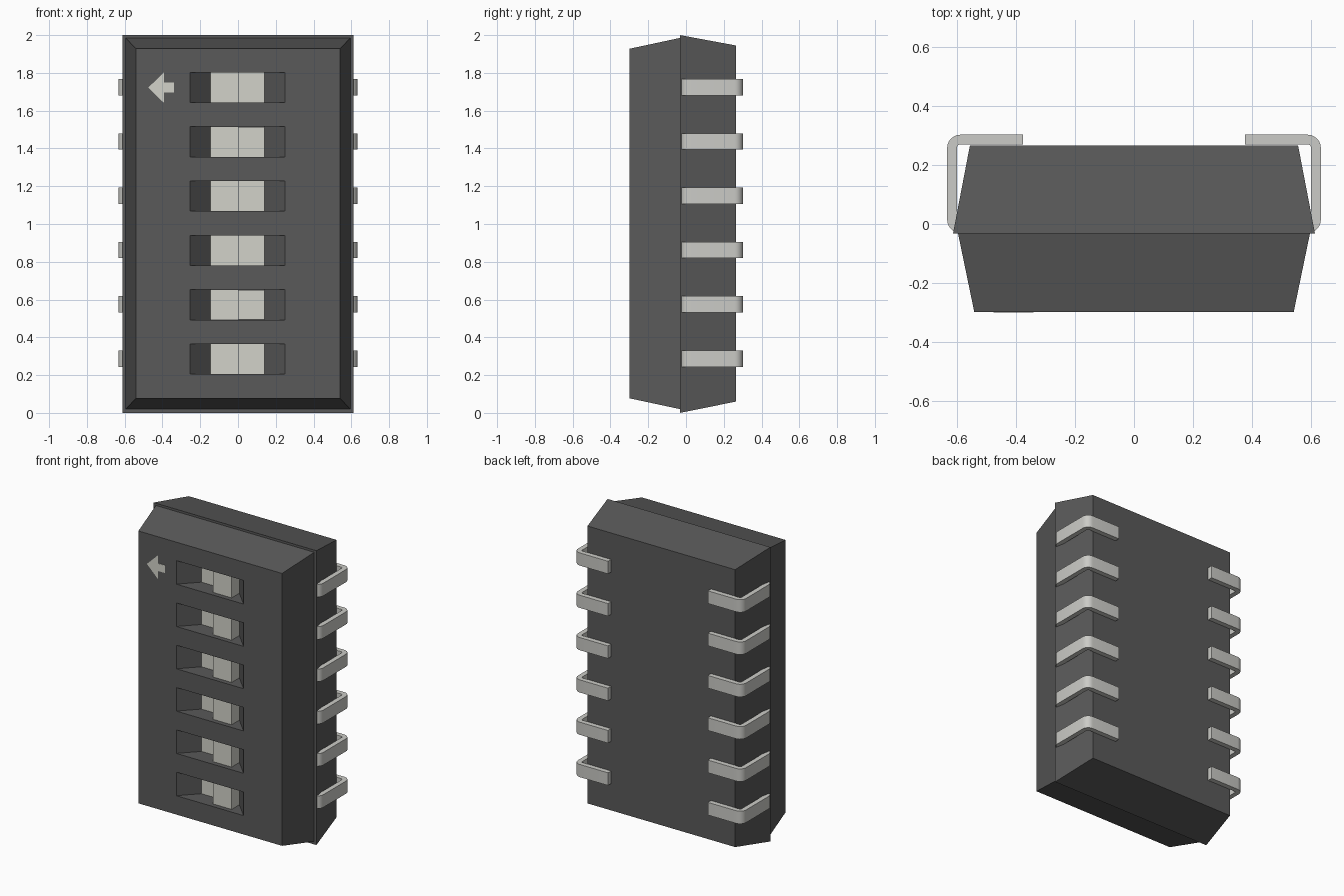
import bpy, bmesh, math

if "Cube" in bpy.data.objects:
    bpy.data.objects.remove(bpy.data.objects["Cube"])

ROWS = [0.285 + 0.2875 * i for i in range(6)]   # switch / pin heights


def material(name, v):
    m = bpy.data.materials.new(name)
    m.diffuse_color = (*v, 1)
    m.use_nodes = True
    m.node_tree.nodes["Principled BSDF"].inputs["Base Color"].default_value = m.diffuse_color
    return m


DARK = material("dark_plastic", (0.1, 0.1, 0.1))
LIGHT = material("light_plastic", (0.65, 0.65, 0.59))
METAL = material("metal", (0.6, 0.6, 0.57))


def loft(name, a, b, mat):
    """Solid between two matching loops of 3D points."""
    bm = bmesh.new()
    va, vb = [bm.verts.new(p) for p in a], [bm.verts.new(p) for p in b]
    n = len(va)
    bm.faces.new(va)
    bm.faces.new(vb)
    for i in range(n):
        j = (i + 1) % n
        bm.faces.new((va[i], va[j], vb[j], vb[i]))
    bmesh.ops.recalc_face_normals(bm, faces=bm.faces)
    me = bpy.data.meshes.new(name)
    bm.to_mesh(me)
    bm.free()
    ob = bpy.data.objects.new(name, me)
    bpy.context.collection.objects.link(ob)
    me.materials.append(mat)
    return ob


def prism(name, pts, zc, h, mat):
    """Extrude an xy profile along z, centred on zc."""
    return loft(name, [(x, y, zc - h / 2) for x, y in pts],
                [(x, y, zc + h / 2) for x, y in pts], mat)


def rect(x, y, z0, z1):
    return [(-x, y, z0), (x, y, z0), (x, y, z1), (-x, y, z1)]


def activate(ob):
    bpy.ops.object.select_all(action='DESELECT')
    ob.select_set(True)
    bpy.context.view_layer.objects.active = ob


# Housing halves, tapering away from the parting line
base = loft("base_housing", rect(0.612, -0.032, 0, 2), rect(0.555, 0.265, 0.06, 1.945), DARK)
cover = loft("cover_housing", rect(0.54, -0.298, 0.077, 1.928),
             rect(0.595, -0.032, 0.02, 1.985), DARK)

# Slots with ramped ends, cut into the cover
FLOOR = -0.185
k = (0.115 + 0.05) / 0.115
slot = [(-0.145 - 0.112 * k, FLOOR - 0.115 * k), (-0.145, FLOOR),
        (0.14, FLOOR), (0.14 + 0.112 * k, FLOOR - 0.115 * k)]
for z in ROWS:
    cutter = prism("slot_cutter", slot, z, 0.16, DARK)
    cutter.hide_render = True
    mod = cover.modifiers.new("slot", 'BOOLEAN')
    mod.operation, mod.solver, mod.object = 'DIFFERENCE', 'EXACT', cutter
    activate(cover)
    bpy.ops.object.modifier_apply(modifier=mod.name)
    bpy.data.objects.remove(cutter)

# Sliders: low tongue on the left, raised knob on the right
slider = [(-0.145, -0.15), (-0.145, FLOOR - 0.002), (0, FLOOR - 0.002),
          (0, -0.268), (0.14, -0.268), (0.14, -0.15)]
for i, z in enumerate(ROWS):
    prism(f"slider_{i + 1}", slider, z, 0.158, LIGHT)

# Direction arrow on the cover
arrow = [(-0.475, 0), (-0.393, 0.08), (-0.393, 0.026), (-0.34, 0.026),
         (-0.34, -0.026), (-0.393, -0.026), (-0.393, -0.08)]
loft("direction_arrow", [(x, -0.3, 1.722 + z) for x, z in arrow],
     [(x, -0.29, 1.722 + z) for x, z in arrow], LIGHT)


# Pins: bent strip leaving the parting line and folding under the base
def arc(cx, cy, r, a0, a1, n=6):
    return [(cx + r * math.cos(math.radians(a0 + (a1 - a0) * i / n)),
             cy + r * math.sin(math.radians(a0 + (a1 - a0) * i / n))) for i in range(n + 1)]


R, r = 0.045, 0.012
X, Y0, Y1 = 0.632 - R, -0.03 + R, 0.302 - R
pin = ([(0.5, Y0 - R)] + arc(X, Y0, R, -90, 0) + arc(X, Y1, R, 0, 90)
       + [(0.375, Y1 + R), (0.375, Y1 + r)] + arc(X, Y1, r, 90, 0)
       + arc(X, Y0, r, 0, -90) + [(0.5, Y0 - r)])
for side, s in (("right", 1), ("left", -1)):
    for i, z in enumerate(ROWS):
        ob = prism(f"{side}_pin_{i + 1}", [(s * x, y) for x, y in pin], z + 0.002, 0.086, METAL)
        activate(ob)
        bpy.ops.object.shade_smooth_by_angle(angle=math.radians(30))
